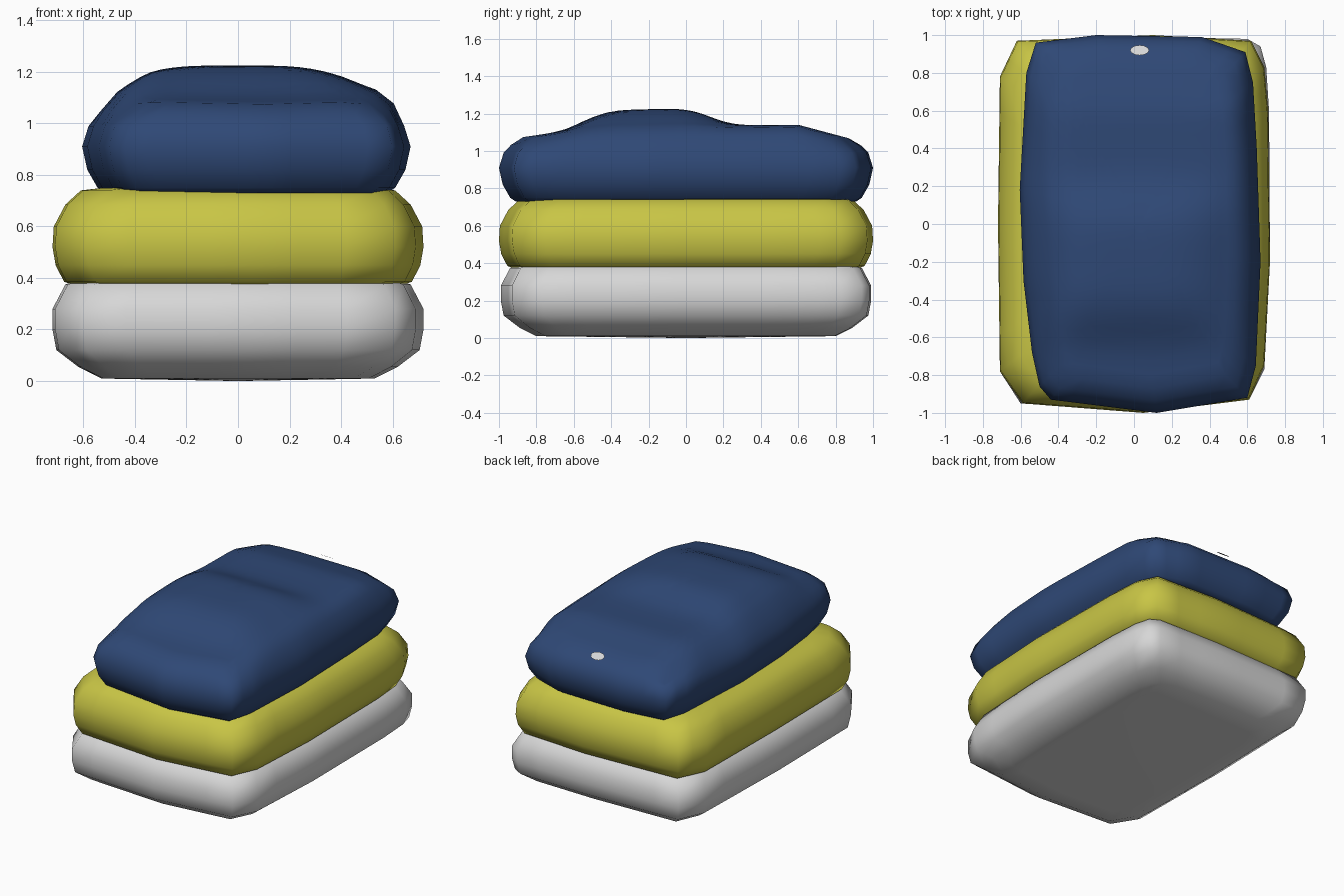
import bpy, bmesh, math
from mathutils import Vector

if "Cube" in bpy.data.objects:
    bpy.data.objects.remove(bpy.data.objects["Cube"])


def material(name, rgb):
    m = bpy.data.materials.new(name)
    m.diffuse_color = (*rgb, 1)
    m.use_nodes = True
    m.node_tree.nodes["Principled BSDF"].inputs["Base Color"].default_value = m.diffuse_color
    return m


WHITE = material("white cloth", (0.68, 0.68, 0.68))
YELLOW = material("yellow cloth", (0.58, 0.56, 0.06))
BLUE = material("navy cloth", (0.028, 0.065, 0.18))


def lerp(table, v):
    """Piecewise linear lookup."""
    if v <= table[0][0]:
        return table[0][1]
    for (a, za), (b, zb) in zip(table, table[1:]):
        if v <= b:
            return za + (zb - za) * (v - a) / (b - a)
    return table[-1][1]


def resample(points, step):
    out = []
    for a, b in zip(points, points[1:] + points[:1]):
        a, b = Vector(a), Vector(b)
        n = max(1, math.ceil((b - a).length / step))
        out += [a.lerp(b, i / n) for i in range(n)]
    return out


def folded_layer(name, outline, profile, mat, bottom, top, rings=7, step=0.2):
    """Stack inset copies of an outline, then close both ends with nested rings."""
    pts = resample(outline, step)
    xs, ys = [p.x for p in pts], [p.y for p in pts]
    cx, cy = (max(xs) + min(xs)) / 2, (max(ys) + min(ys)) / 2
    hx, hy = (max(xs) - min(xs)) / 2, (max(ys) - min(ys)) / 2
    bm = bmesh.new()

    def ring(inset, k, zf):
        loop = []
        for p in pts:
            x = cx + (p.x - cx) * (1 - inset / hx) * k
            y = cy + (p.y - cy) * (1 - inset / hy) * k
            loop.append(bm.verts.new((x, y, zf(x, y))))
        return loop

    ks = [1 - i / rings for i in range(1, rings)]
    loops = [ring(profile[0][0], k, bottom) for k in reversed(ks)]
    loops += [ring(d, 1, z if callable(z) else (lambda x, y, z=z: z)) for d, z in profile]
    loops += [ring(profile[-1][0], k, top) for k in ks]
    n = len(pts)
    for a, b in zip(loops, loops[1:]):
        for i in range(n):
            j = (i + 1) % n
            bm.faces.new((a[i], a[j], b[j], b[i]))
    for loop, zf in ((loops[0], bottom), (loops[-1], top)):
        c = bm.verts.new((cx, cy, zf(cx, cy)))
        for i in range(n):
            bm.faces.new((loop[i], loop[(i + 1) % n], c))
    bmesh.ops.recalc_face_normals(bm, faces=bm.faces)
    for f in bm.faces:
        f.smooth = True
    me = bpy.data.meshes.new(name)
    bm.to_mesh(me)
    bm.free()
    me.materials.append(mat)
    ob = bpy.data.objects.new(name, me)
    bpy.context.collection.objects.link(ob)
    return ob


# Bottom white towel
folded_layer(
    "bottom_towel",
    [(-0.60, -0.95), (0.05, -0.99), (0.61, -0.93), (0.69, -0.77), (0.72, -0.2), (0.715, 0.6),
     (0.70, 0.83), (0.67, 0.94), (0.60, 0.98), (0.1, 0.99), (-0.62, 0.97), (-0.70, 0.79),
     (-0.72, 0.0), (-0.71, -0.78)],
    [(0.19, 0.01), (0.10, 0.055), (0.015, 0.12), (0.0, 0.20), (0.0, 0.28), (0.05, 0.375), (0.10, 0.39)],
    WHITE, lambda x, y: 0.01 * min(1, math.hypot(x / 0.55, y / 0.8)), lambda x, y: 0.39)

# Middle yellow towel
folded_layer(
    "middle_towel",
    [(-0.59, -0.95), (0.05, -1.0), (0.61, -0.93), (0.69, -0.75), (0.72, -0.2), (0.71, 0.6),
     (0.69, 0.83), (0.62, 0.97), (0.1, 1.0), (-0.62, 0.97), (-0.71, 0.78),
     (-0.72, 0.0), (-0.71, -0.78)],
    [(0.09, 0.37), (0.045, 0.385), (0.012, 0.45), (0.0, 0.52), (0.005, 0.60), (0.05, 0.685), (0.11, 0.74)],
    YELLOW, lambda x, y: 0.37, lambda x, y: 0.75)

# Top navy towel with a bulge toward the front
RIDGE = [(-1, 1.05), (-0.9, 1.07), (-0.55, 1.12), (0.1, 1.135), (0.6, 1.14), (0.9, 1.06)]


def navy_top(x, y):
    bulge = math.exp(-(abs(x) / 0.46) ** 4 - (abs(y + 0.2) / 0.36) ** 4)
    side = max(0, abs(x - 0.03) - 0.35)
    return lerp(RIDGE, y) - (0.7 if x < 0 else 0.25) * side ** 1.5 + 0.095 * bulge


def navy_shoulder(x, y):
    return min(1.08 if x > 0 else 1.05, navy_top(x, y) - 0.03)


folded_layer(
    "top_towel",
    [(-0.44, -0.93), (0.12, -1.0), (0.60, -0.92), (0.645, -0.75), (0.67, -0.2), (0.65, 0.4),
     (0.63, 0.75), (0.59, 0.91), (0.36, 0.99), (-0.2, 1.0), (-0.52, 0.96), (-0.57, 0.8),
     (-0.605, 0.18), (-0.585, -0.3), (-0.54, -0.68), (-0.50, -0.86)],
    [(0.09, 0.73), (0.06, 0.75), (0.02, 0.82), (0.0, 0.91), (0.025, 0.99),
     (0.065, navy_shoulder), (0.13, navy_top)],
    BLUE, lambda x, y: 0.73, navy_top, rings=12, step=0.1)

# Small pale spot near the back edge of the top towel
bm = bmesh.new()
rim = []
for i in range(12):
    a = math.tau * i / 12
    x, y = 0.03 + 0.05 * math.cos(a), 0.92 + 0.027 * math.sin(a)
    rim.append(bm.verts.new((x, y, 1.063 - 0.6 * (y - 0.92))))
bm.faces.new(rim)
me = bpy.data.meshes.new("pale_spot")
bm.to_mesh(me)
bm.free()
me.materials.append(WHITE)
bpy.context.collection.objects.link(bpy.data.objects.new("pale_spot", me))
